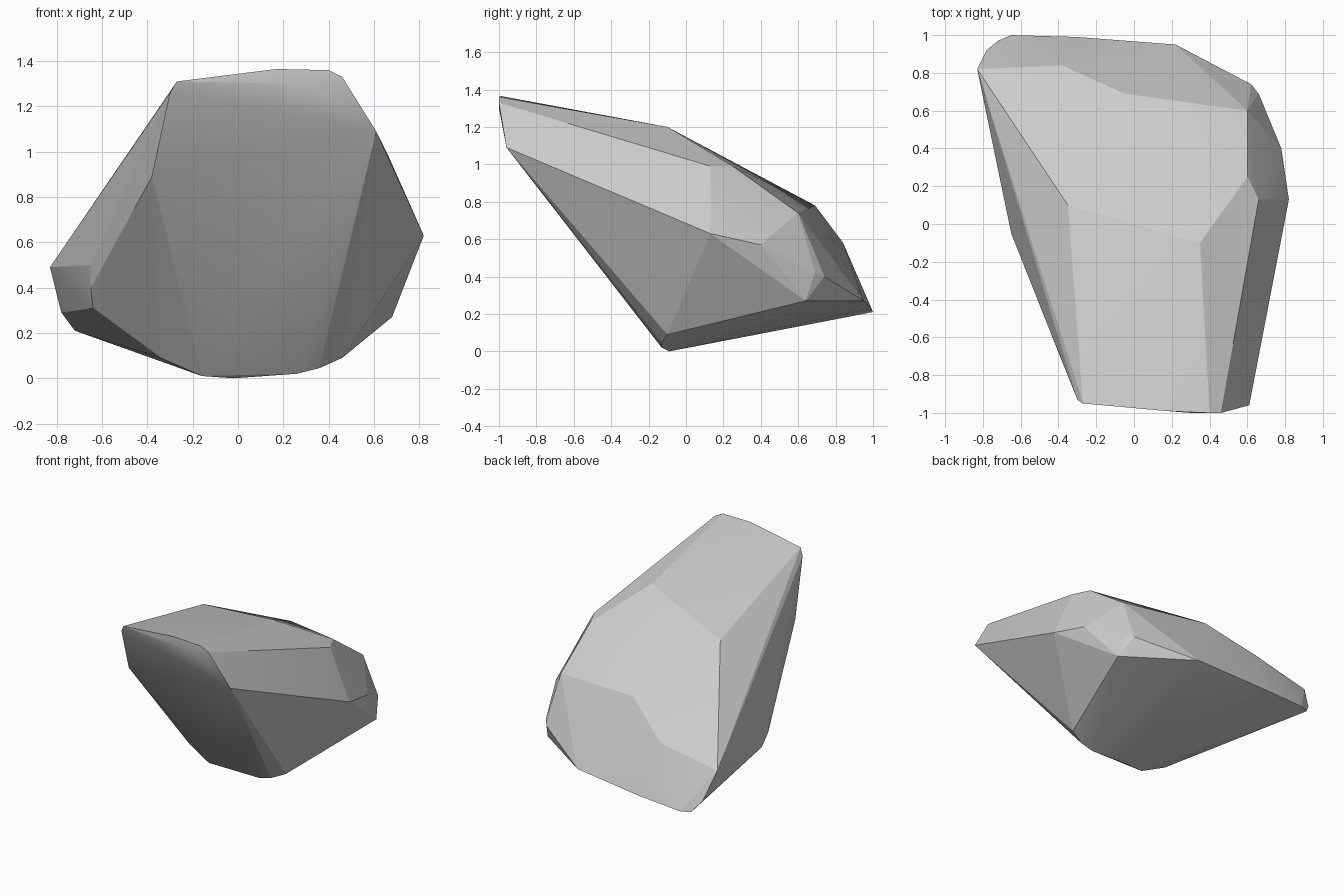
import bpy, bmesh, math

# Key corners of the boulder; its facets are the convex skin around them
corners = [
    # raised front lip
    (0.61, -0.96, 1.09), (0.46, -1.0, 1.33), (0.40, -1.0, 1.36), (0.17, -0.99, 1.365),
    (0.30, -1.0, 1.30), (-0.27, -0.95, 1.31), (-0.30, -0.93, 1.26), (-0.38, -0.73, 0.89),
    # upper surface
    (0.35, -0.10, 1.20), (-0.35, 0.10, 1.05), (0.66, 0.13, 0.99), (0.60, 0.25, 0.99),
    (0.60, 0.60, 0.74), (-0.05, 0.69, 0.78), (-0.38, 0.84, 0.58),
    # right side
    (0.82, 0.13, 0.63), (0.78, 0.40, 0.57), (0.66, 0.69, 0.42), (0.62, 0.74, 0.40),
    (0.68, 0.64, 0.27),
    # back rim
    (0.22, 0.95, 0.27), (-0.30, 0.99, 0.23), (-0.65, 1.0, 0.21), (-0.72, 0.97, 0.21),
    (-0.78, 0.92, 0.29), (-0.83, 0.82, 0.49),
    # left side
    (-0.65, -0.05, 0.50), (-0.65, -0.03, 0.40), (-0.64, 0.03, 0.31),
    # underside keel
    (-0.34, -0.08, 0.09), (-0.16, -0.11, 0.01), (-0.02, -0.09, 0.0), (0.26, -0.13, 0.02),
    (0.36, -0.13, 0.045), (0.46, -0.10, 0.09),
]

# Boulder body
bm = bmesh.new()
for c in corners:
    bm.verts.new(c)
hull = bmesh.ops.convex_hull(bm, input=bm.verts[:])
bmesh.ops.delete(bm, geom=[v for v in bm.verts if not v.link_faces], context='VERTS')
bmesh.ops.recalc_face_normals(bm, faces=bm.faces[:])
mesh = bpy.data.meshes.new("boulder")
bm.to_mesh(mesh)
bm.free()
boulder = bpy.data.objects.new("boulder", mesh)
bpy.context.collection.objects.link(boulder)

# Soft shading on gentle facets, crisp main ridges
bpy.context.view_layer.objects.active = boulder
boulder.select_set(True)
bpy.ops.object.shade_smooth_by_angle(angle=math.radians(12))
